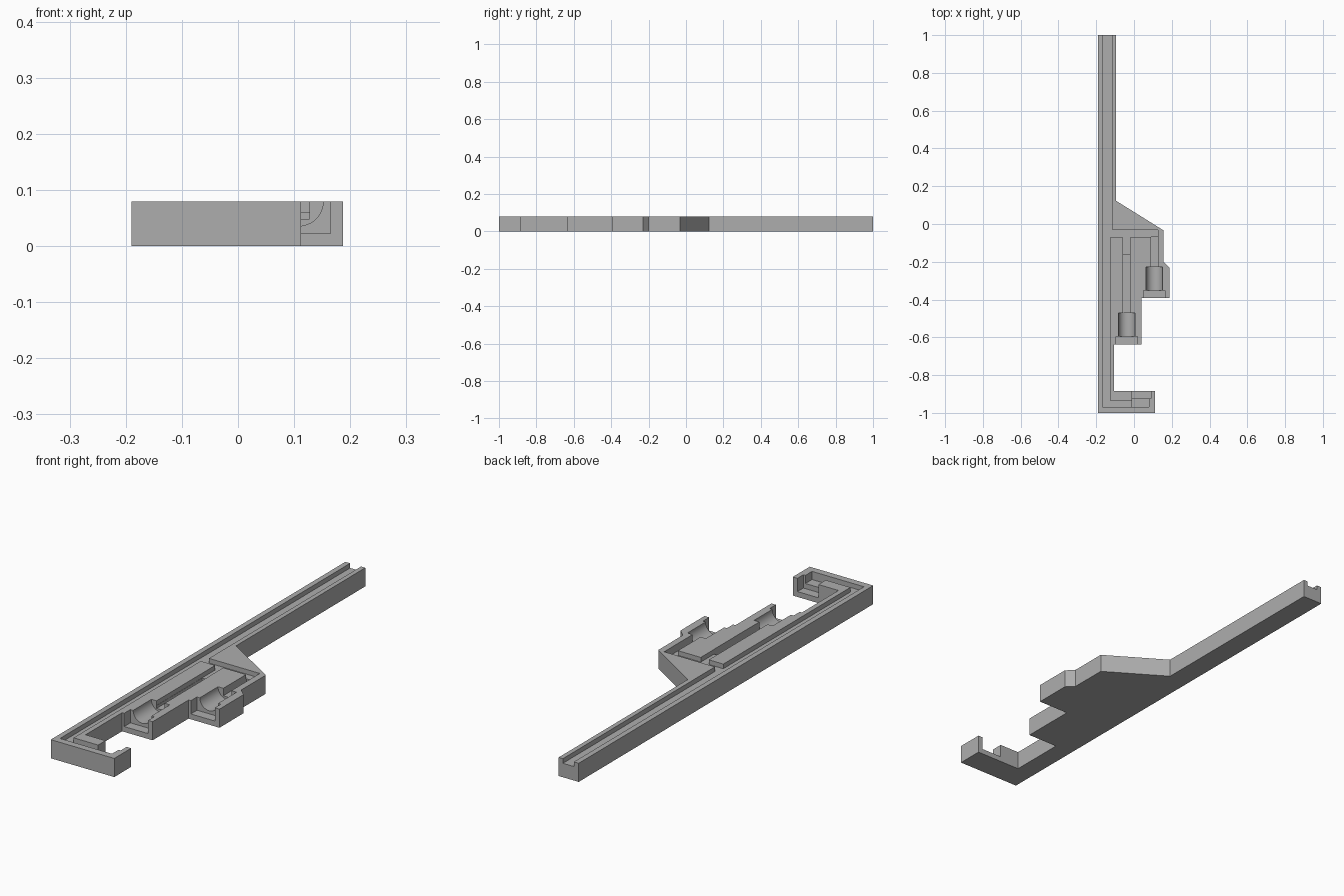
import bpy, bmesh, math
from mathutils import Matrix

cube = bpy.data.objects.get("Cube")
if cube:
    bpy.data.objects.remove(cube)

TOP = 0.08
ABOVE = 0.15

grey = bpy.data.materials.new("plain grey")
grey.use_nodes = True
grey.diffuse_color = (0.42, 0.42, 0.42, 1)
grey.node_tree.nodes["Principled BSDF"].inputs["Base Color"].default_value = grey.diffuse_color


def add_object(name, bm):
    bmesh.ops.recalc_face_normals(bm, faces=bm.faces)
    mesh = bpy.data.meshes.new(name)
    bm.to_mesh(mesh)
    bm.free()
    mesh.materials.append(grey)
    obj = bpy.data.objects.new(name, mesh)
    bpy.context.collection.objects.link(obj)
    return obj


def prism(name, outline, z0, z1):
    bm = bmesh.new()
    face = bm.faces.new([bm.verts.new((x, y, z0)) for x, y in outline])
    out = bmesh.ops.extrude_face_region(bm, geom=[face])
    verts = [g for g in out["geom"] if isinstance(g, bmesh.types.BMVert)]
    bmesh.ops.translate(bm, verts=verts, vec=(0, 0, z1 - z0))
    return add_object(name, bm)


def box(name, x0, x1, y0, y1, floor):
    return prism(name, [(x0, y0), (x1, y0), (x1, y1), (x0, y1)], floor, ABOVE)


def barrel(name, x, y0, y1, radius):
    bm = bmesh.new()
    place = Matrix.Translation((x, (y0 + y1) / 2, TOP)) @ Matrix.Rotation(math.pi / 2, 4, "X")
    bmesh.ops.create_cone(bm, cap_ends=True, segments=48, radius1=radius,
                          radius2=radius, depth=y1 - y0, matrix=place)
    return add_object(name, bm)


def carve(target, cutter):
    cutter.hide_render = True
    mod = target.modifiers.new("carve", "BOOLEAN")
    mod.operation, mod.solver, mod.object = "DIFFERENCE", "EXACT", cutter
    bpy.context.view_layer.objects.active = target
    bpy.ops.object.modifier_apply(modifier=mod.name)
    bpy.data.objects.remove(cutter)


# Solid tray: long arm, sloped shoulder, two stepped blocks, front hook
tray = prism("tray", [
    (-0.19, -1), (0.112, -1), (0.112, -0.885), (-0.105, -0.885),
    (-0.105, -0.637), (0.04, -0.637), (0.04, -0.393), (0.187, -0.393),
    (0.187, -0.23), (0.155, -0.2), (0.155, -0.033), (-0.095, 0.123),
    (-0.095, 1), (-0.19, 1)], 0, TOP)

# Shallow wire channel with its branches
carve(tray, prism("channel_cutter", [
    (-0.167, 1.1), (-0.167, -0.97), (0.08, -0.97), (0.08, -0.935),
    (-0.127, -0.935), (-0.127, -0.072), (-0.058, -0.072), (-0.058, -0.48),
    (-0.02, -0.48), (-0.02, -0.072), (0.09, -0.072), (0.09, -0.24),
    (0.127, -0.24), (0.127, -0.033), (-0.115, -0.033), (-0.115, 1.1)], 0.06, ABOVE))

# Each socket: deeper wire groove, round seat and open flange slot
for x, front, deep_end in ((-0.038, -0.637, -0.162), (0.108, -0.393, -0.068)):
    carve(tray, box("groove_cutter", x - 0.019, x + 0.019, front + 0.1, deep_end, 0.048))
    carve(tray, barrel("seat_cutter", x, front + 0.03, front + 0.166, 0.044))
    carve(tray, box("slot_cutter", x - 0.057, x + 0.057, front - 0.05, front + 0.042, 0.023))

# Hook pocket, with a shelf towards the front wall
carve(tray, box("shelf_cutter", -0.01, 0.08, -0.97, -0.91, 0.045))
carve(tray, box("pocket_cutter", -0.01, 0.09, -0.925, -0.85, 0.023))

# Smooth round seats, crisp corners
tray.select_set(True)
bpy.context.view_layer.objects.active = tray
bpy.ops.object.shade_smooth_by_angle(angle=math.radians(30))
